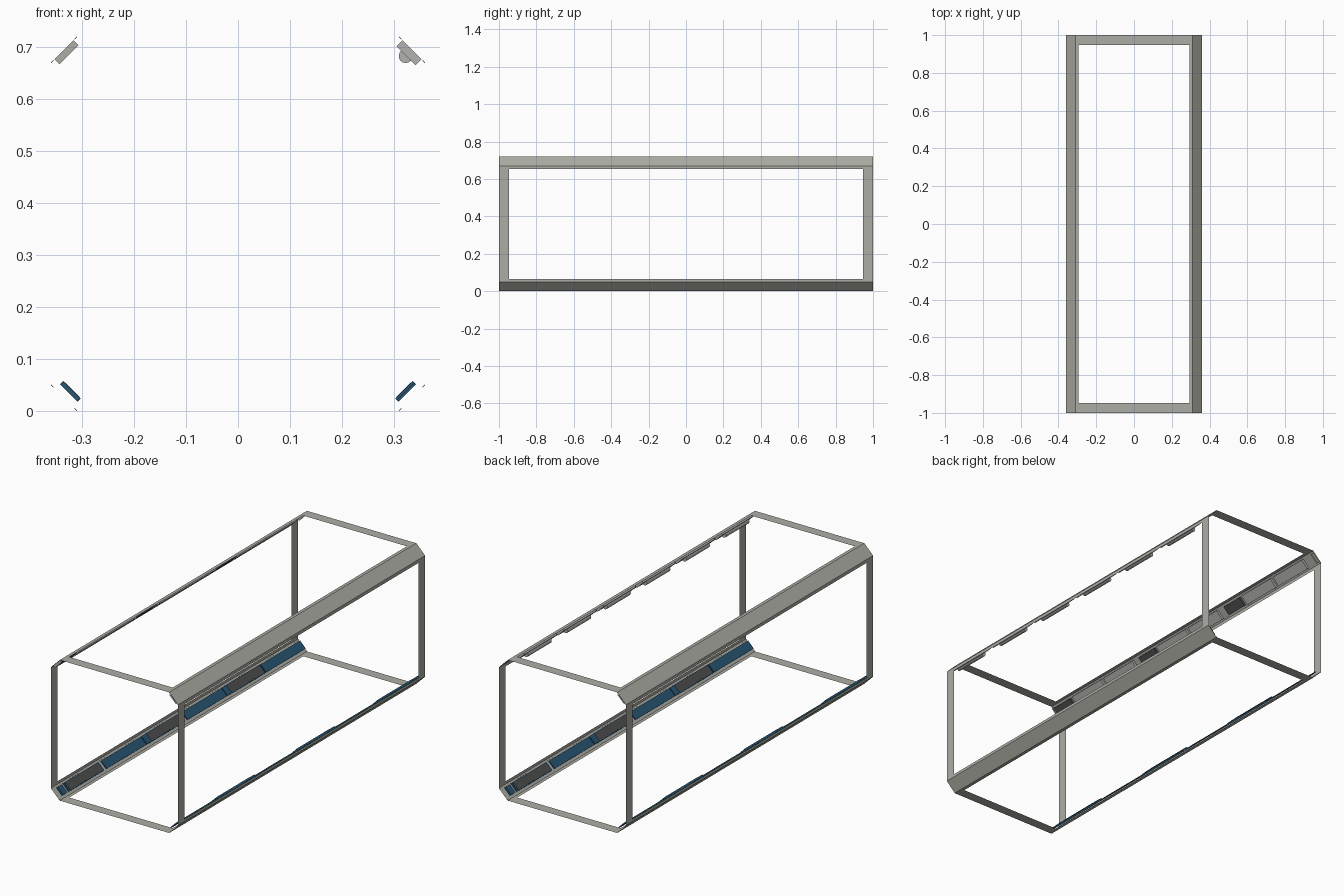
import bpy, bmesh, math
from mathutils import Vector

if "Cube" in bpy.data.objects:
    bpy.data.objects.remove(bpy.data.objects["Cube"])

def mat(name, c):
    m = bpy.data.materials.new(name)
    m.diffuse_color = (*c, 1)
    m.use_nodes = True
    m.node_tree.nodes["Principled BSDF"].inputs["Base Color"].default_value = m.diffuse_color
    return m

GREY = mat("warm_grey", (0.42, 0.42, 0.38))
LIGHT = mat("light_grey", (0.45, 0.45, 0.44))
DARK = mat("dark_grey", (0.075, 0.075, 0.075))
BLUE = mat("deep_blue", (0.02, 0.09, 0.17))

X, H, C = 0.36, 0.72, 0.05   # half width, height, corner chamfer

def finish(name, bm, m):
    me = bpy.data.meshes.new(name)
    bm.to_mesh(me)
    bm.free()
    me.materials.append(m)
    ob = bpy.data.objects.new(name, me)
    bpy.context.collection.objects.link(ob)
    return ob

def quad(bm, pts):
    bm.faces.new([bm.verts.new(p) for p in pts])

def flat_frame(name, place, a0, a1, ia0, ia1, yi, outward):
    """Thin rectangular ring; place(a, y) maps to 3D."""
    bm = bmesh.new()
    o = [(a0, -1), (a1, -1), (a1, 1), (a0, 1)]
    i = [(ia0, -yi), (ia1, -yi), (ia1, yi), (ia0, yi)]
    for k in range(4):
        j = (k + 1) % 4
        quad(bm, [place(*p) for p in (o[k], o[j], i[j], i[k])])
    for f in bm.faces:
        f.normal_update()
        if f.normal.dot(Vector(outward)) < 0:
            f.normal_flip()
    return finish(name, bm, GREY)

# Wall, floor and ceiling frames
for s, n in ((-1, "left"), (1, "right")):
    flat_frame(n + "_wall_frame", lambda a, y: (s * X, y, a), C, H - C, 0.065, H - 0.067, 0.947, (s, 0, 0))
for z, n, d in ((0, "floor", -1), (H, "ceiling", 1)):
    flat_frame(n + "_frame", lambda a, y: (a, y, z), -X + C, X - C, -0.293, 0.293, 0.947, (0, 0, d))

# Corner-strip coordinates: u runs along the chamfer toward the centre, n inward
def corner(sx, top):
    sz = 1 if top else -1
    c = Vector((sx * (X - C / 2), 0, H / 2 + sz * (H / 2 - C / 2)))
    r = math.sqrt(0.5)
    u, n = Vector((-sx * r, 0, sz * r)), Vector((-sx * r, 0, -sz * r))
    return lambda a, b, y: c + u * a + n * b + Vector((0, y, 0))

def boxes(name, P, spans, u0, u1, n0, n1, m):
    bm = bmesh.new()
    for y0, y1 in spans:
        v = [bm.verts.new(P(a, b, y)) for y in (y0, y1)
             for a, b in ((u0, n0), (u1, n0), (u1, n1), (u0, n1))]
        for f in ((0, 1, 2, 3), (4, 5, 6, 7), (0, 1, 5, 4), (1, 2, 6, 5), (2, 3, 7, 6), (3, 0, 4, 7)):
            bm.faces.new([v[i] for i in f])
    bmesh.ops.recalc_face_normals(bm, faces=bm.faces)
    return finish(name, bm, m)

def spans(centres, length, flip=1):
    return [(flip * c - length / 2, flip * c + length / 2) for c in centres]

W = C * math.sqrt(0.5)
for sx, side in ((-1, "left"), (1, "right")):
    for top in (False, True):
        P = corner(sx, top)
        tag = side + ("_upper" if top else "_lower")
        # Chamfer panel
        bm = bmesh.new()
        quad(bm, [P(-W, 0, -1), P(W, 0, -1), P(W, 0, 1), P(-W, 0, 1)])
        ob = finish(tag + "_chamfer_panel", bm, GREY)
        if ob.data.polygons[0].normal.x * sx < 0:
            ob.data.flip_normals()
        # Slim edge rails
        for e, k in ((-1, "outer"), (1, "inner")):
            a, b = sorted((e * W, e * (W - 0.007)))
            boxes(f"{tag}_{k}_rail", P, [(-1, 1)], a, b, 0.0003, 0.0015, GREY)

    # Lower equipment strip: alternating grilles and blue panels, half-turned on the right
    P = corner(sx, False)
    f = -sx
    grilles, screens, blocks = (-0.79, -0.135, 0.515), (-0.465, 0.19, 0.825), (-0.965, -0.285, 0.365)
    boxes(side + "_grille_cases", P, spans(grilles, 0.28, f), -0.0235, 0.0235, 0.0135, 0.0225, BLUE)
    boxes(side + "_grilles", P, spans(grilles, 0.262, f), -0.020, 0.020, 0.0225, 0.0235, DARK)
    boxes(side + "_blue_panels", P, spans(screens, 0.32, f), -0.0225, 0.0225, 0.0135, 0.0185, BLUE)
    boxes(side + "_end_blocks", P, spans(blocks, 0.035, f), -0.0225, 0.0225, 0.0135, 0.0225, BLUE)

# Upper left strip: vents and light covers
P = corner(-1, True)
vents = (-0.92, -0.275, 0.375)
boxes("vent_boxes", P, spans(vents, 0.12), -0.024, 0.024, 0.0005, 0.0125, DARK)
boxes("cover_boxes", P, spans([v + d for v in vents for d in (0.19, 0.43)], 0.22),
      -0.026, 0.026, 0.0005, 0.0145, LIGHT)
boxes("cover_end_plates", P, [(-0.992, -0.984), (0.984, 0.992)], -0.026, 0.026, 0.0005, 0.0145, GREY)

# Upper right strip: lamp trays with half-round lamps
P = corner(1, True)
lamps = [-0.86 + 0.32 * i for i in range(6)]
boxes("lamp_trays", P, spans(lamps, 0.26), -0.026, 0.026, 0.0005, 0.017, LIGHT)
bm = bmesh.new()
N, R = 10, 0.0135
for c in lamps:
    rings = [[bm.verts.new(P(R * math.cos(math.pi * k / N), 0.0165 + R * 1.1 * math.sin(math.pi * k / N), y))
              for k in range(N + 1)] for y in (c - 0.095, c + 0.095)]
    for k in range(N):
        bm.faces.new((rings[0][k], rings[0][k + 1], rings[1][k + 1], rings[1][k]))
    bm.faces.new((rings[0][N], rings[0][0], rings[1][0], rings[1][N]))
    for r in rings:
        bm.faces.new(r)
bmesh.ops.recalc_face_normals(bm, faces=bm.faces)
finish("half_round_lamps", bm, LIGHT)
